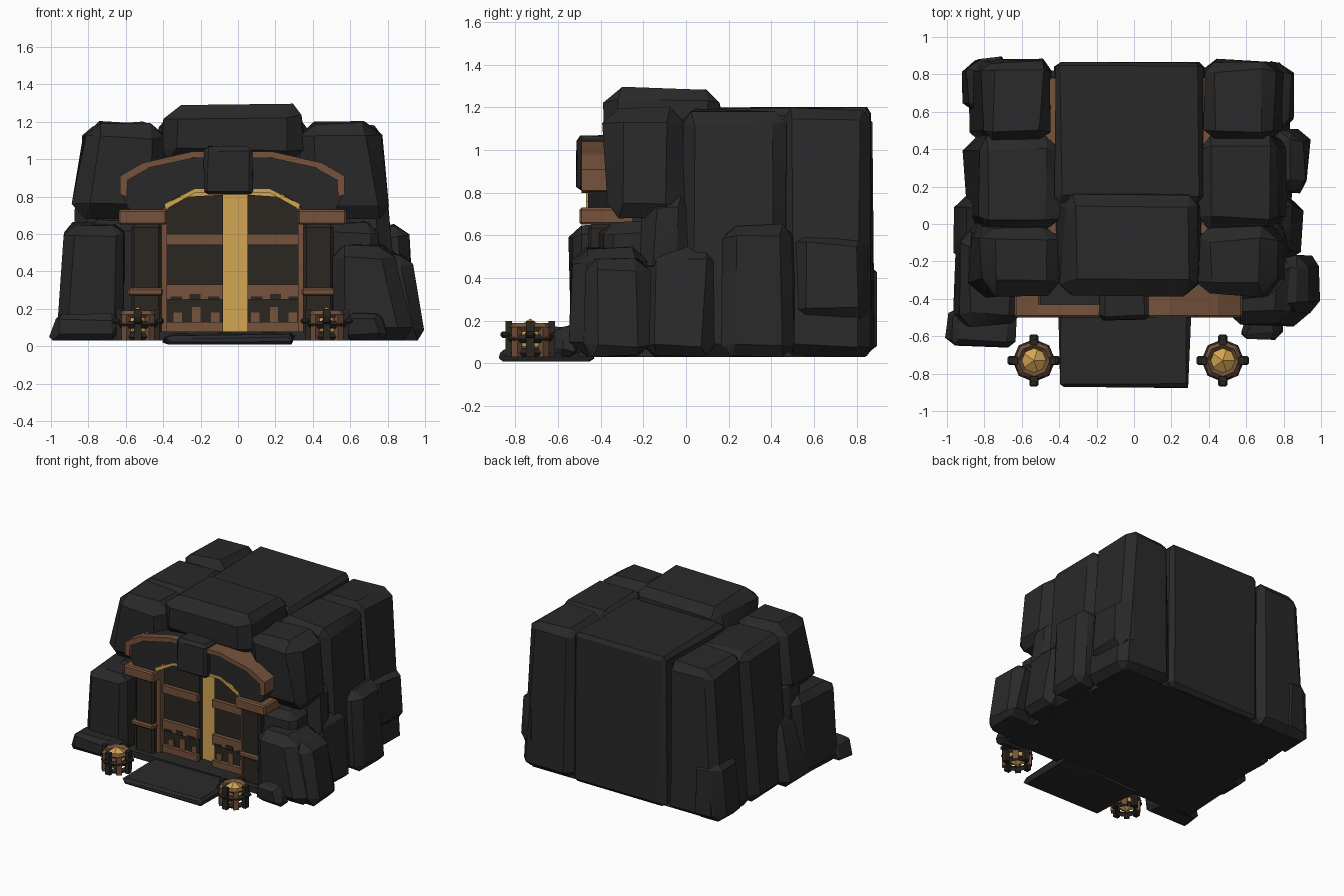
import bpy, bmesh, math, random
from mathutils import Vector

random.seed(4)
if "Cube" in bpy.data.objects:
    bpy.data.objects.remove(bpy.data.objects["Cube"])

MID = -0.03  # the doorway's centre line


def material(name, *rgb):
    mat = bpy.data.materials.new(name)
    mat.use_nodes = True
    mat.diffuse_color = (*rgb, 1)
    shader = mat.node_tree.nodes["Principled BSDF"]
    shader.inputs["Base Color"].default_value = (*rgb, 1)
    shader.inputs["Roughness"].default_value = 0.9
    return mat


STONE = material("charcoal stone", 0.022, 0.022, 0.023)
PANEL = material("dark timber", 0.024, 0.02, 0.016)
WOOD = material("brown timber", 0.18, 0.085, 0.045)
GOLD = material("golden glow", 0.65, 0.38, 0.085)


def finish(name, bm, mat, smooth=None):
    bmesh.ops.recalc_face_normals(bm, faces=bm.faces)
    mesh = bpy.data.meshes.new(name)
    bm.to_mesh(mesh)
    bm.free()
    mesh.materials.append(mat)
    obj = bpy.data.objects.new(name, mesh)
    bpy.context.collection.objects.link(obj)
    if smooth:
        bpy.ops.object.select_all(action="DESELECT")
        obj.select_set(True)
        bpy.context.view_layer.objects.active = obj
        bpy.ops.object.shade_smooth_by_angle(angle=math.radians(smooth))
    return obj


def box(name, x, y, z, mat, bevel=0.0):
    """Box spanning the (low, high) pairs x, y and z."""
    bm = bmesh.new()
    bmesh.ops.create_cube(bm, size=1)
    for v in bm.verts:
        v.co = [lo + (c + 0.5) * (hi - lo) for c, (lo, hi) in zip(v.co, (x, y, z))]
    if bevel:
        bmesh.ops.bevel(bm, geom=bm.edges[:], offset=bevel, segments=1, affect="EDGES")
    return finish(name, bm, mat)


def rock(name, x, y, z, lean=0.04, chip=0.055, rough=0.025):
    """Chiselled boulder whose outer side leans inward towards the top."""
    bm = bmesh.new()
    bmesh.ops.create_cube(bm, size=1)
    outward = (x[0] + x[1]) / 2 - MID
    for v in bm.verts:
        top, outer = v.co.z > 0, v.co.x * outward > 0
        v.co = [lo + (c + 0.5) * (hi - lo) for c, (lo, hi) in zip(v.co, (x, y, z))]
        if top:
            if outer:
                v.co.x -= math.copysign(lean, outward)
            v.co.z -= random.uniform(0, rough)
    bmesh.ops.bevel(bm, geom=bm.edges[:], offset=chip, segments=1, affect="EDGES")
    for v in bm.verts:
        for axis in range(2):
            v.co[axis] += random.uniform(-rough, rough) * 0.6
        v.co.z = max(z[0], v.co.z + random.uniform(-rough, rough) * 0.4)
    hull = bmesh.ops.convex_hull(bm, input=bm.verts[:])
    bmesh.ops.delete(bm, geom=list(set(hull["geom_interior"])), context="VERTS")
    bmesh.ops.dissolve_limit(bm, angle_limit=0.12, verts=bm.verts[:], edges=bm.edges[:])
    return finish(name, bm, STONE, 30)


def prism(name, outline, y, mat):
    """Extrude an x-z outline through the depth y."""
    bm = bmesh.new()
    face = bm.faces.new([bm.verts.new((px, y[0], pz)) for px, pz in outline])
    made = bmesh.ops.extrude_face_region(bm, geom=[face])["geom"]
    bmesh.ops.translate(bm, vec=(0, y[1] - y[0], 0),
                        verts=[g for g in made if isinstance(g, bmesh.types.BMVert)])
    return finish(name, bm, mat)


# Cave core: dark stone with a brown back edge and one glowing gap
box("cave_core", (-0.66, 0.6), (-0.25, 0.74), (0.06, 1.06), STONE)
box("lining_strip_right", (-0.5, -0.36), (-0.05, 0.78), (0.06, 1.08), WOOD)
box("lining_strip_left", (0.3, 0.44), (-0.05, 0.78), (0.06, 1.08), WOOD)
box("cave_floor", (-0.8, 0.75), (-0.5, 0.82), (0.03, 0.08), STONE)
box("gap_glow", (0.33, 0.43), (0.78, 0.788), (0.18, 0.62), GOLD)

# Central boulders
rock("rear_boulder", (-0.42, 0.375), (0.12, 0.87), (0.03, 1.2), 0.0, 0.03, 0.015)
rock("crown_boulder", (-0.42, 0.35), (-0.38, 0.16), (0.98, 1.32), 0.05, 0.07, 0.03)
rock("threshold_slab", (-0.4, 0.3), (-0.88, -0.44), (0.01, 0.08), 0.02, 0.02, 0.02)


def span(side, near, far):
    return tuple(sorted((MID + side * near, MID + side * far)))


for side, label in ((-1, "right"), (1, "left")):
    def flank(name, near, far, *rest):
        rock(label + name, span(side, near, far), *rest)

    # Tall flank boulders, then the shorter ones stacked against them
    flank("_rear_flank", 0.41, 0.86, (0.45, 0.87), (0.03, 1.2), 0.08)
    flank("_middle_flank", 0.38, 0.88, (-0.02, 0.46), (0.03, 1.19), 0.08)
    flank("_front_flank", 0.37, 0.86, (-0.38, -0.01), (0.68, 1.21), 0.08, 0.075)
    flank("_shoulder", 0.4, 0.85, (-0.2, 0.02), (0.4, 0.8), 0.02)
    flank("_side_base", 0.7, 0.93, (-0.2, 0.14), (0.03, 0.55), 0.06)
    flank("_inner_base", 0.45, 0.8, (-0.4, -0.02), (0.03, 0.68), 0.02)

    # Door posts with brown caps, feet and edge strips
    box(label + "_door_post", span(side, 0.38, 0.54), (-0.46, -0.25), (0.06, 0.65), PANEL, 0.015)
    box(label + "_post_cap", span(side, 0.35, 0.61), (-0.5, -0.17), (0.65, 0.73), WOOD, 0.01)
    box(label + "_post_foot", span(side, 0.37, 0.56), (-0.48, -0.25), (0.27, 0.31), WOOD, 0.01)
    box(label + "_door_jamb", span(side, 0.35, 0.38), (-0.42, -0.28), (0.08, 0.74), WOOD)

    # Arch stones with a brown rim along the outside
    outer = [(0.56, 0.73), (0.6, 0.81), (0.6, 0.91), (0.48, 0.98), (0.22, 1.04), (0.09, 1.04)]
    inner = [(0.37, 0.72), (0.37, 0.74), (0.36, 0.75), (0.3, 0.8), (0.2, 0.83), (0.09, 0.83)]
    place = lambda p: (MID + side * p[0], p[1])
    for i in range(5):
        a, b, c, d = [Vector(p) for p in (outer[i], outer[i + 1], inner[i + 1], inner[i])]
        stone = (a.lerp(d, 0.05), b.lerp(c, 0.05), c, d)
        prism(f"{label}_arch_stone_{i}", [place(p) for p in stone], (-0.46, -0.3), STONE)
        if i:
            ring = (a, b, b.lerp(c, 0.17), a.lerp(d, 0.15))
            back = -0.43 if side < 0 and i > 2 else -0.3
            prism(f"{label}_arch_rim_{i}", [place(p) for p in ring], (-0.49, back), WOOD)

    # Arched door leaf, its brown bands and worn patches
    gap = 0.05 if side < 0 else 0.08
    leaf = [(gap, 0.08), (0.36, 0.08), (0.36, 0.72), (0.31, 0.77), (0.23, 0.8), (gap, 0.81)]
    prism(label + "_door_leaf", [place(p) for p in leaf], (-0.36, -0.32), PANEL)
    for i, (low, high) in enumerate(((0.08, 0.13), (0.25, 0.33), (0.54, 0.6))):
        box(f"{label}_door_band_{i}", span(side, gap, 0.36), (-0.39, -0.35), (low, high), WOOD)
    for i in range(3):
        near = gap + 0.02 + i * 0.1
        box(f"{label}_worn_patch_{i}", span(side, near, near + 0.06), (-0.395, -0.385),
            (0.25, 0.265 + 0.015 * (i % 2)), PANEL)
        box(f"{label}_bare_plank_{i}", span(side, near, near + 0.045), (-0.368, -0.355),
            (0.13, 0.18 + 0.03 * (i % 2)), WOOD)

    # Lantern: glowing globe in a dark cage with brown hoops and prongs
    cx, cy = MID + side * 0.505, -0.73
    bm = bmesh.new()
    bmesh.ops.create_icosphere(bm, subdivisions=1, radius=0.09)
    bmesh.ops.translate(bm, verts=bm.verts, vec=(cx, cy, 0.12))
    finish(label + "_lantern_globe", bm, GOLD)
    for height, radius, mat in ((0.05, 0.08, PANEL), (0.115, 0.095, PANEL), (0.17, 0.085, WOOD)):
        bpy.ops.mesh.primitive_torus_add(location=(cx, cy, height), major_segments=8,
                                         minor_segments=4, major_radius=radius, minor_radius=0.02)
        hoop = bpy.context.object
        hoop.name = label + "_lantern_hoop"
        hoop.data.materials.append(mat)
    for i in range(8):
        straight = i % 2 == 0
        reach = 0.115 if straight else 0.105
        parts = [box(f"{label}_lantern_bar_{i}", (reach - 0.03, reach), (-0.02, 0.02),
                     (0.03, 0.2 if straight else 0.17), PANEL if straight else WOOD)]
        if straight:
            parts.append(box(f"{label}_lantern_prong_{i}", (0.09, 0.14), (-0.025, 0.025),
                             (0.12, 0.15), PANEL, 0.01))
        for part in parts:
            part.rotation_euler.z = i * math.pi / 4
            part.location = (cx, cy, 0)

# Front base boulders: upright on one side, slumped on the other
rock("right_front_base", (-0.97, -0.6), (-0.54, -0.05), (0.03, 0.67), 0.04, 0.06)
rock("left_front_base", (0.5, 0.95), (-0.54, -0.17), (0.03, 0.56), 0.12, 0.07)

# Low outcrops around the sides
rock("right_corner_stone", (-1.01, -0.64), (-0.65, -0.46), (0.03, 0.18), 0.04, 0.03)
rock("left_corner_stone", (0.58, 0.8), (-0.61, -0.5), (0.03, 0.19), 0.03, 0.03)
rock("left_front_outcrop", (0.75, 1.01), (-0.48, -0.18), (0.03, 0.5), 0.09)
rock("left_middle_outcrop", (0.72, 0.94), (0.17, 0.5), (0.03, 0.65), 0.04)
rock("left_rear_outcrop", (0.68, 0.86), (0.5, 0.86), (0.2, 0.62), 0.03)
rock("right_rear_outcrop", (-0.91, -0.66), (0.6, 0.88), (0.03, 0.5), 0.03)

# Keystone and the light behind the half-open doors
rock("keystone", (-0.18, 0.08), (-0.51, -0.3), (0.81, 1.07), 0.0, 0.02, 0.012)
glow = [(-0.36, 0.08), (0.36, 0.08), (0.36, 0.74), (0.24, 0.835), (-0.24, 0.835), (-0.36, 0.74)]
prism("door_glow", [(MID + px, pz) for px, pz in glow], (-0.325, -0.3), GOLD)
prism("glow_lintel", [(MID + px, pz) for px, pz in
                      ((-0.36, 0.73), (-0.2, 0.82), (0.2, 0.82), (0.36, 0.73),
                       (0.36, 0.76), (0.2, 0.84), (-0.2, 0.84), (-0.36, 0.76))], (-0.468, -0.4), GOLD)
